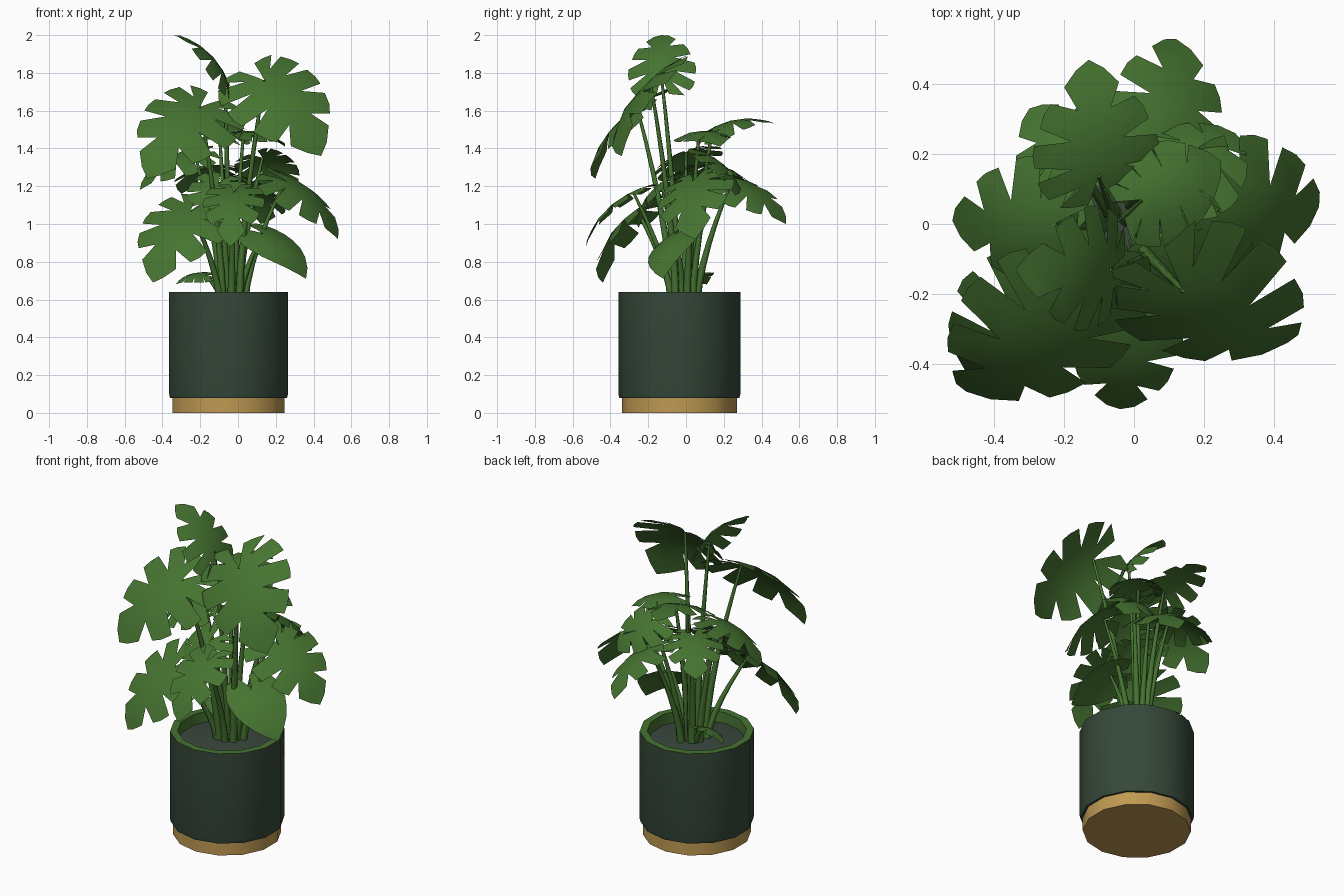
import bpy, bmesh, math
from mathutils import Vector

cube = bpy.data.objects.get("Cube")
if cube:
    bpy.data.objects.remove(cube)


def material(name, color):
    m = bpy.data.materials.new(name)
    m.use_nodes = True
    m.diffuse_color = (*color, 1)
    m.node_tree.nodes["Principled BSDF"].inputs["Base Color"].default_value = (*color, 1)
    return m


LEAF = material("leaf green", (0.06, 0.172, 0.03))
POT = material("dark pot green", (0.036, 0.064, 0.041))
SOIL = material("soil grey", (0.042, 0.064, 0.047))
WOOD = material("golden wood", (0.52, 0.32, 0.085))
CENTER = Vector((-0.05, -0.035, 0))


def finish(bm, name, mats, angle):
    bmesh.ops.remove_doubles(bm, verts=bm.verts, dist=0.0005)
    mesh = bpy.data.meshes.new(name)
    bm.to_mesh(mesh)
    bm.free()
    for m in mats:
        mesh.materials.append(m)
    obj = bpy.data.objects.new(name, mesh)
    bpy.context.collection.objects.link(obj)
    bpy.ops.object.select_all(action="DESELECT")
    obj.select_set(True)
    bpy.context.view_layer.objects.active = obj
    bpy.ops.object.shade_smooth_by_angle(angle=math.radians(angle))
    return obj


def lathe(name, profile, mats, sides=14, inner_from=99):
    """Revolve (radius, z) points; segments from inner_from on get the second material."""
    bm = bmesh.new()
    rings = []
    for r, z in profile:
        rings.append([bm.verts.new(CENTER + Vector((r * math.sin(a), r * math.cos(a), z)))
                      for a in (-math.tau * k / sides for k in range(sides))])
    for i in range(len(rings) - 1):
        for k in range(sides):
            j = (k + 1) % sides
            f = bm.faces.new((rings[i][k], rings[i + 1][k], rings[i + 1][j], rings[i][j]))
            f.material_index = int(i >= inner_from)
    bmesh.ops.remove_doubles(bm, verts=bm.verts, dist=0.0005)
    bmesh.ops.recalc_face_normals(bm, faces=bm.faces)
    return finish(bm, name, mats, 40)


# Planter: wooden foot, pot with green rim and lining, soil
lathe("wooden_base", [(0, 0), (0.305, 0), (0.305, 0.085), (0, 0.085)], [WOOD])
lathe("pot", [(0, 0.08), (0.318, 0.08), (0.323, 0.1), (0.323, 0.64), (0.28, 0.64), (0.275, 0.55)],
      [POT, LEAF], inner_from=3)
lathe("soil", [(0.278, 0.56), (0.278, 0.575), (0.15, 0.59), (0, 0.595)], [SOIL])

# Golden chips lying on the soil
for x, y in ((-0.05, 0.03), (0.02, -0.02)):
    bpy.ops.mesh.primitive_circle_add(vertices=3, radius=0.022, fill_type="NGON",
                                      location=(x, y, 0.605))
    bpy.context.object.name = "wood_chip"
    bpy.context.object.data.materials.append(WOOD)

# Half leaf outline, and where each vein leaves the midrib (unit leaf length)
EDGE = [(-0.26, 0.1), (-0.27, 0.38), (0.0, 0.54), (0.34, 0.53), (0.7, 0.34), (1, 0)]
RIB = [0, 0.03, 0.12, 0.3, 0.5, 0.72]


def leaf(name, base, tip, normal=None, width=1.0, slot=0.3):
    base, tip = Vector(base), Vector(tip)
    along = tip - base
    size = along.length
    along.normalize()
    up = Vector(normal or (0, 0, 1))
    side = up.cross(along).normalized()
    up = along.cross(side)
    bm = bmesh.new()

    def vert(p, sign):
        u, v = p.x, p.y * width
        bow = 0.45 * u * (1 - u) + 0.15 * v - 0.8 * v * v
        return bm.verts.new(base + size * (along * u + side * v * sign + up * bow))

    for sign in (1, -1):
        for i in range(len(EDGE) - 1):
            r0, r1 = Vector((RIB[i], 0)), Vector((RIB[i + 1], 0))
            e0, e1 = Vector(EDGE[i]), Vector(EDGE[i + 1])
            last = i == len(EDGE) - 2
            m0, m1 = r0.lerp(e0, 0.42), r1.lerp(e1, 0.42)
            o0 = e0.lerp(e1, slot if i else 0)
            o1 = e1 if last else e1.lerp(e0, slot * 0.4)
            peak = o0.lerp(o1, 0.5) * 1.03
            for ring in ([r0, r1, m1, m0], [m0, m1, o1, peak, o0]):
                vs = [vert(p, sign) for p in ring]
                bm.faces.new(vs if sign > 0 else vs[::-1])
    return finish(bm, name, [LEAF], 35)


def stem(name, top, thickness=0.015):
    """Tapered stalk rising from the soil and arching out to the leaf."""
    top = Vector(top)
    root = CENTER + Vector((0.02 + top.x * 0.25, 0.03 + top.y * 0.25, 0.57))
    curve = bpy.data.curves.new(name, "CURVE")
    curve.dimensions = "3D"
    curve.bevel_depth = thickness
    curve.bevel_resolution = 1
    curve.use_fill_caps = True
    sp = curve.splines.new("POLY")
    steps = 6
    sp.points.add(steps)
    for i, pt in enumerate(sp.points):
        t = i / steps
        p = root.lerp(top, t)
        spread = t ** 1.5
        p.x = root.x + (top.x - root.x) * spread
        p.y = root.y + (top.y - root.y) * spread
        pt.co = (*p, 1)
        pt.radius = 1.5 - t
    curve.materials.append(LEAF)
    obj = bpy.data.objects.new(name, curve)
    bpy.context.collection.objects.link(obj)


# Leaves: name, stalk end, tip, facing direction, width, slot depth
UPPER = [
    ("top_leaf", (-0.07, -0.13, 1.78), (-0.34, -0.13, 2.0), (0.6, -0.12, 0.7), 0.95),
    ("upper_right_leaf", (-0.2, -0.26, 1.62), (-0.48, -0.48, 1.24), (-0.1, -0.8, 0.55), 0.92),
    ("upper_left_leaf", (0.14, -0.19, 1.76), (0.44, -0.34, 1.36), (0.3, -0.9, 0.35), 0.95, 0.25),
    ("upper_back_leaf", (-0.1, 0.14, 1.5), (-0.13, 0.47, 1.53), (0.1, 0, 1), 1),
    ("inner_back_leaf", (0.03, 0.07, 1.49), (0.25, 0.18, 1.41), (0.2, 0, 1), 1.05, 0.06),
]
MIDDLE = [
    ("right_leaf", (-0.23, 0.0, 1.38), (-0.52, 0.01, 1.18), (-0.5, -0.3, 0.7), 1),
    ("left_leaf", (0.25, 0.04, 1.23), (0.53, 0.05, 0.92), (0.6, -0.35, 0.6), 0.95, 0.25),
    ("shaded_left_leaf", (0.13, 0.15, 1.35), (0.29, 0.26, 1.15), (0.2, 0.6, 0.5), 1.1, 0.15),
    ("back_right_leaf", (-0.14, 0.13, 1.31), (-0.3, 0.33, 1.16), None, 1.05),
    ("back_leaf", (0.09, 0.24, 1.22), (0.12, 0.53, 1.0), (0.4, 0.4, 0.7), 0.95),
    ("inner_right_leaf", (-0.1, -0.13, 1.22), (-0.2, -0.25, 0.98), (-0.1, -0.7, 0.6), 1, 0.15),
]
LOWER = [
    ("front_leaf", (-0.02, -0.28, 1.17), (-0.04, -0.53, 0.88), None, 0.78, 0.25),
    ("lower_right_leaf", (-0.25, -0.26, 1.07), (-0.45, -0.44, 0.69), (-0.3, -0.8, 0.5), 0.95),
    ("lower_left_leaf", (0.13, -0.05, 0.95), (0.36, -0.12, 0.71), (0.35, -0.5, 0.75), 0.85, 0.0),
    ("small_low_leaf", (-0.17, 0.07, 0.73), (-0.33, 0.11, 0.68), (-0.1, -0.3, 0.8), 0.8, 0.1),
]
for row in UPPER + MIDDLE + LOWER:
    leaf(*row)
    stem(row[0].replace("leaf", "stem"), row[1])
